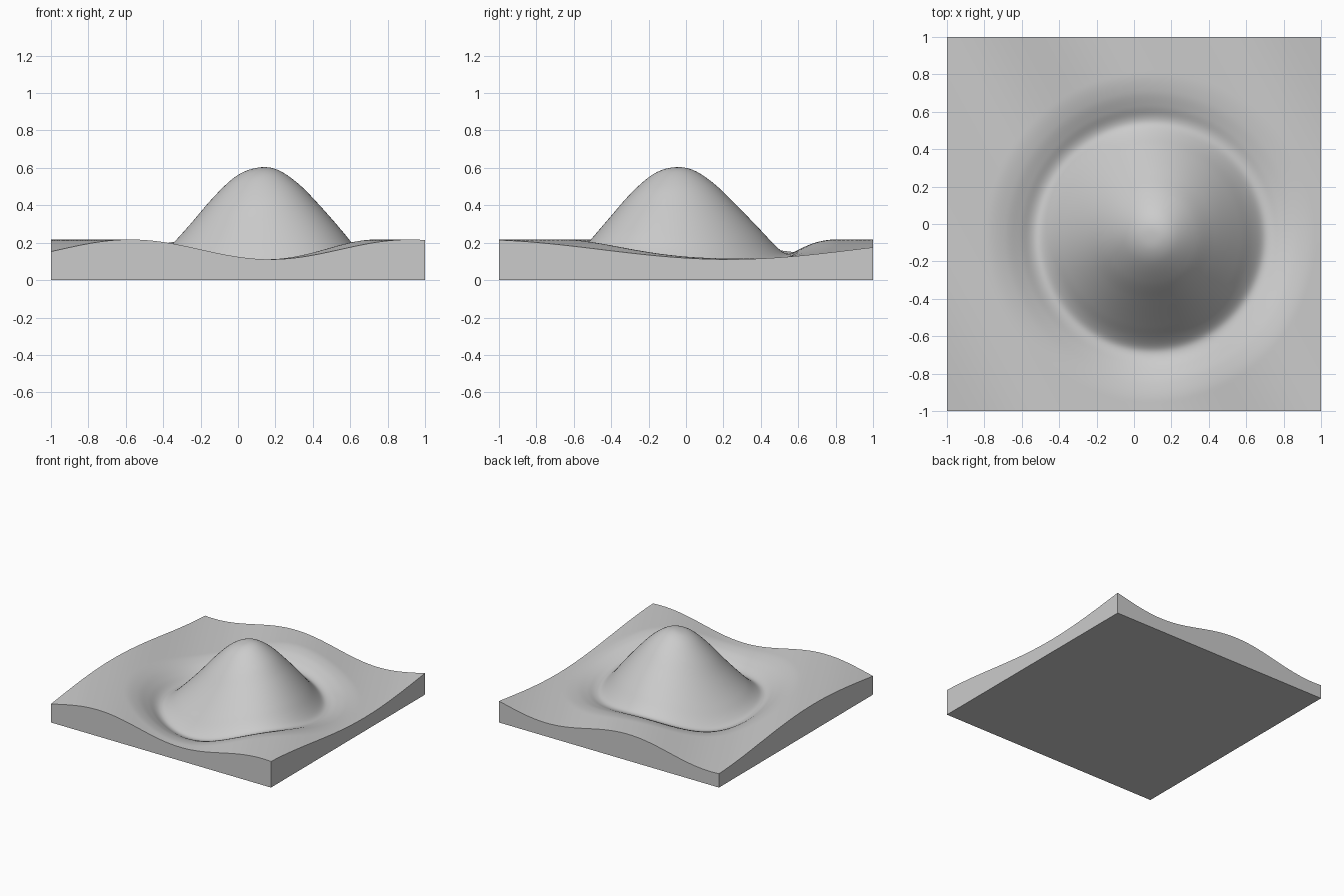
import bpy, bmesh, math

cube = bpy.data.objects.get("Cube")
if cube:
    bpy.data.objects.remove(cube, do_unlink=True)

# Plain grey material
grey = bpy.data.materials.new("light_grey")
grey.use_nodes = True
colour = (0.6, 0.6, 0.6, 1)
grey.diffuse_color = colour
grey.node_tree.nodes["Principled BSDF"].inputs["Base Color"].default_value = colour

# Radial section of the hill and the moat around it: (radius, height offset)
HILL_CENTRE = (0.09, -0.07)
SECTION = [(0, 0.42), (0.07, 0.412), (0.14, 0.378), (0.24, 0.295), (0.34, 0.19),
           (0.48, 0.04), (0.55, -0.035), (0.6, -0.073), (0.64, -0.073),
           (0.7, -0.044), (0.78, -0.014), (0.88, 0), (3, 0)]


def slope(i):
    if i == 0 or i >= len(SECTION) - 2:
        return 0
    (r0, h0), (r1, h1) = SECTION[i - 1], SECTION[i + 1]
    return (h1 - h0) / (r1 - r0)


def hill(r):
    """Smooth cubic curve through the section points."""
    i = max(k for k in range(len(SECTION) - 1) if SECTION[k][0] <= r)
    (r0, h0), (r1, h1) = SECTION[i], SECTION[i + 1]
    d = r1 - r0
    t = (r - r0) / d
    s = 1 - t
    return (h0 * (1 + 2 * t) * s * s + slope(i) * d * t * s * s
            + h1 * (3 - 2 * t) * t * t - slope(i + 1) * d * t * t * s)


def height(x, y):
    wave = 0.164 + 0.053 * math.sin(4.2 * x + 2.3 * y)
    return wave + hill(math.hypot(x - HILL_CENTRE[0], y - HILL_CENTRE[1]))


# Rolling top surface
bm = bmesh.new()
bmesh.ops.create_grid(bm, x_segments=160, y_segments=160, size=1)
for v in bm.verts:
    v.co.z = height(v.co.x, v.co.y)

# Straight side walls and flat underside
rim = [e for e in bm.edges if e.is_boundary]
walls = bmesh.ops.extrude_edge_only(bm, edges=rim)["geom"]
for v in walls:
    if isinstance(v, bmesh.types.BMVert):
        v.co.z = 0
bmesh.ops.edgeloop_fill(bm, edges=[e for e in bm.edges if e.is_boundary])
bmesh.ops.recalc_face_normals(bm, faces=bm.faces)

mesh = bpy.data.meshes.new("terrain_block")
bm.to_mesh(mesh)
bm.free()
mesh.materials.append(grey)
terrain = bpy.data.objects.new("terrain_block", mesh)
bpy.context.collection.objects.link(terrain)

# Smooth ground with crisp block edges
bpy.ops.object.select_all(action="DESELECT")
terrain.select_set(True)
bpy.context.view_layer.objects.active = terrain
bpy.ops.object.shade_smooth_by_angle(angle=math.radians(30))
